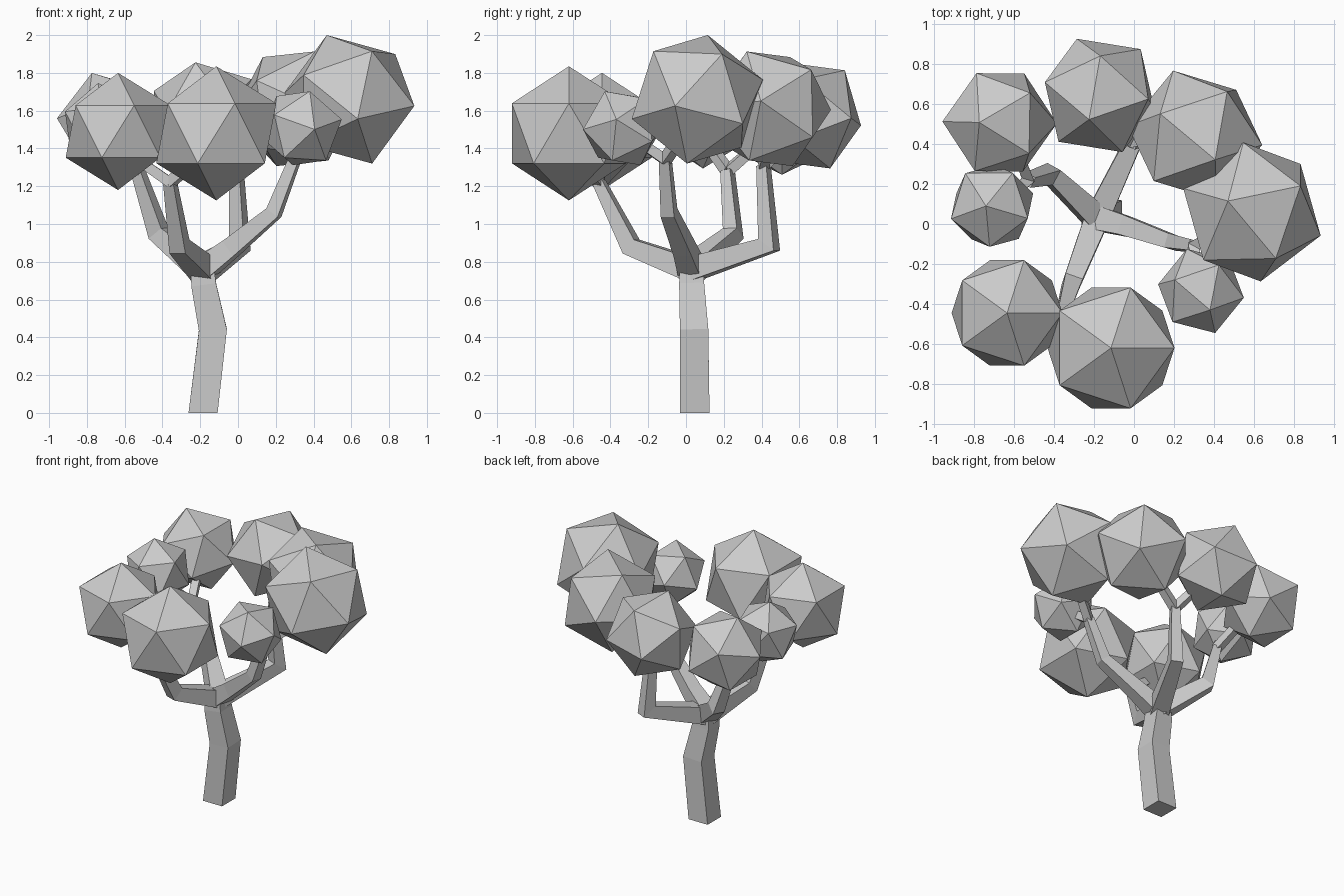
import bpy, bmesh
from mathutils import Vector, Matrix

if "Cube" in bpy.data.objects:
    bpy.data.objects.remove(bpy.data.objects["Cube"])


def make_object(name, bm):
    bmesh.ops.recalc_face_normals(bm, faces=bm.faces)
    mesh = bpy.data.meshes.new(name)
    bm.to_mesh(mesh)
    bm.free()
    obj = bpy.data.objects.new(name, mesh)
    bpy.context.collection.objects.link(obj)
    return obj


def limb(name, path, side=None, flat_base=False):
    """Square tube along (x, y, z, half width) points with mitred bends."""
    pts = [Vector(p[:3]) for p in path]
    if side is None:
        h = pts[-1] - pts[0]
        side = Vector((h.y, -h.x, 0))
    side = Vector(side).normalized()
    dirs = [(b - a).normalized() for a, b in zip(pts, pts[1:])]
    bm = bmesh.new()
    rings = []
    for i, p in enumerate(pts):
        d0, d1 = dirs[max(i - 1, 0)], dirs[min(i, len(dirs) - 1)]
        t = (d0 + d1).normalized()
        if flat_base and i == 0:
            t = Vector((0, 0, 1))
        stretch = min(1 / max(t.dot(d1), 0.1), 1.3)
        u = (side - t * side.dot(t)).normalized()
        v = t.cross(u) * stretch
        r = path[i][3]
        rings.append([bm.verts.new(p + (u * a + v * b) * r)
                      for a, b in ((1, 1), (-1, 1), (-1, -1), (1, -1))])
    for a, b in zip(rings, rings[1:]):
        for k in range(4):
            n = (k + 1) % 4
            bm.faces.new((a[k], a[n], b[n], b[k]))
    bm.faces.new(rings[0])
    bm.faces.new(rings[-1])
    return make_object(name, bm)


def leaf_ball(name, centre, radius, v0=(0, 0, 1), v1=(1, 0, 0.5)):
    """Icosahedron with one corner along v0 and a neighbouring one near v1."""
    z = Vector(v0).normalized()
    x = Vector(v1)
    x = (x - z * x.dot(z)).normalized()
    y = z.cross(x)
    rot = Matrix((x, y, z)).transposed().to_4x4()
    bm = bmesh.new()
    bmesh.ops.create_icosphere(bm, subdivisions=1, radius=radius,
                               matrix=Matrix.Translation(centre) @ rot)
    return make_object(name, bm)


# Trunk with a slight bend, ending in the branching hub
limb("trunk", [(-0.185, 0.047, 0, 0.077), (-0.133, 0.043, 0.44, 0.074),
               (-0.182, 0.03, 0.68, 0.066), (-0.19, 0.03, 0.81, 0.058)],
     side=(1, 0, 0), flat_base=True)

# Main branches: hub to elbow to fork, each fork with two twigs
HUB = (-0.185, 0.03, 0.76, 0.062)
branches = {
    "right": ([(-0.04, -0.01, 0.87, 0.05), (0.19, -0.09, 1.06, 0.037), (0.30, -0.11, 1.34, 0.028)],
              [(0.5, 0.0, 1.5), (0.32, -0.27, 1.45)]),
    "front": ([(-0.31, -0.29, 0.88, 0.045), (-0.36, -0.46, 1.22, 0.029)],
              [(-0.56, -0.45, 1.36), (-0.22, -0.55, 1.34)]),
    "back": ([(0.01, 0.44, 0.89, 0.042), (-0.01, 0.41, 1.31, 0.029)],
             [(-0.1, 0.55, 1.45), (0.15, 0.44, 1.43)]),
    "left": ([(-0.42, 0.25, 0.95, 0.042), (-0.53, 0.22, 1.28, 0.029)],
             [(-0.59, 0.38, 1.42), (-0.65, 0.12, 1.42)]),
}
for label, (path, tips) in branches.items():
    limb(label + "_branch", [HUB] + path)
    for i, tip in enumerate(tips):
        limb(f"{label}_twig_{i + 1}", [path[-1][:3] + (0.027,), tip + (0.025,)])

# Faceted leaf clumps
leaf_ball("leaves_front", (-0.115, -0.62, 1.48), 0.355)
leaf_ball("leaves_front_left", (-0.635, -0.445, 1.49), 0.31)
leaf_ball("leaves_left", (-0.71, 0.09, 1.52), 0.228, (-0.03, 0, 0.22), (-0.155, 0.19, 0.1))
leaf_ball("leaves_back_left", (-0.672, 0.508, 1.53), 0.288, (-0.1, 0, 0.265), (-0.122, 0.247, 0.11))
leaf_ball("leaves_back", (-0.172, 0.643, 1.575), 0.31, (-0.053, -0.12, 0.28), (0, 0.185, 0.25))
leaf_ball("leaves_back_right", (0.305, 0.443, 1.61), 0.342, (0.1, -0.12, 0.3), (0.155, 0.255, 0.17))
leaf_ball("leaves_right", (0.59, 0.06, 1.66), 0.365, (-0.12, 0.055, 0.34), (0.24, 0.13, 0.24))
leaf_ball("leaves_front_right", (0.335, -0.335, 1.507), 0.222, (0.045, -0.095, 0.195), (0.07, -0.21, -0.02))
